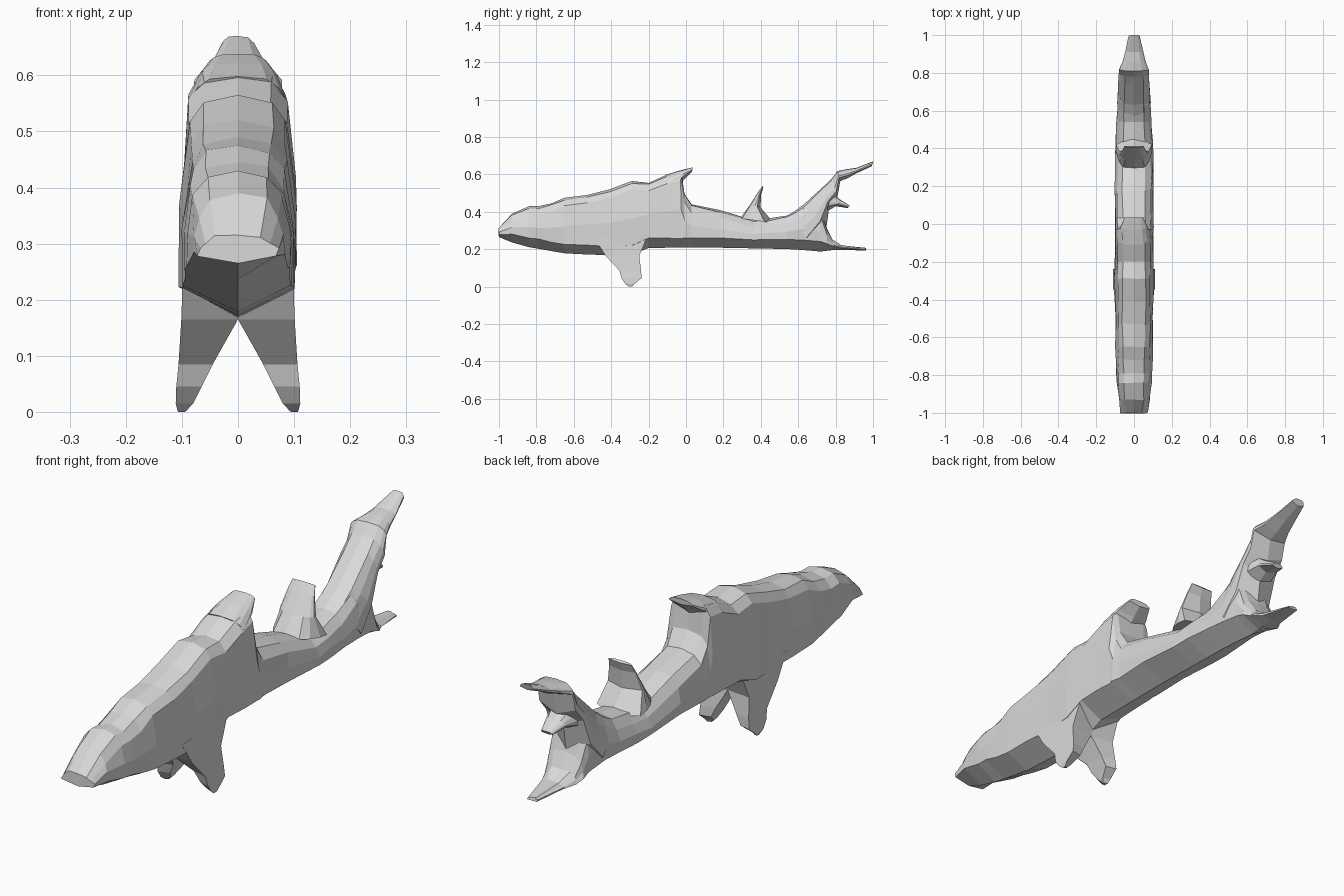
import bpy, bmesh, random
from mathutils import Vector

if "Cube" in bpy.data.objects:
    bpy.data.objects.remove(bpy.data.objects["Cube"])

random.seed(4)
grey = bpy.data.materials.new("pale grey")
grey.diffuse_color = (0.7, 0.7, 0.7, 1)
grey.use_nodes = True
grey.node_tree.nodes["Principled BSDF"].inputs["Base Color"].default_value = grey.diffuse_color


def loft(name, rings):
    """Skin a list of equal closed rings and cap both ends."""
    bm = bmesh.new()
    loops = [[bm.verts.new(p) for p in ring] for ring in rings]
    n = len(loops[0])
    for a, b in zip(loops, loops[1:]):
        for i in range(n):
            j = (i + 1) % n
            bm.faces.new((a[i], a[j], b[j], b[i]))
    bm.faces.new(loops[0])
    bm.faces.new(loops[-1])
    bmesh.ops.recalc_face_normals(bm, faces=bm.faces)
    mesh = bpy.data.meshes.new(name)
    bm.to_mesh(mesh)
    bm.free()
    mesh.materials.append(grey)
    obj = bpy.data.objects.new(name, mesh)
    bpy.context.collection.objects.link(obj)
    return obj


def section(top, bottom, w, rough=0.0):
    """Slab cross-section between two (y, z) points, half width w."""
    t, b = Vector((0, *top)), Vector((0, *bottom))
    h = (t - b).length
    c = min(0.05, h * 0.3) / h
    side = [(0.6, c * 0.2), (0.86, c * 0.9), (1.0, 0.5), (1.0, 1 - c)]

    def point(k, f):
        p = t.lerp(b, f)
        p.x = k * w
        if rough:
            p += Vector([random.uniform(-rough, rough) for _ in range(3)])
        return p
    right = [point(k, f) for k, f in side]
    left = [point(-k, f) for k, f in reversed(side)]
    return [t] + right + [b] + left


def along(curve, y):
    """Straight-line value of a (y, value) curve at y."""
    for (y0, v0), (y1, v1) in zip(curve, curve[1:]):
        if y <= y1:
            return v0 + (v1 - v0) * max(0, y - y0) / (y1 - y0)
    return curve[-1][1]


# Body, from the snout to the tip of the lower tail lobe
back = [(-1, .315), (-.93, .39), (-.84, .43), (-.79, .43), (-.72, .445),
        (-.65, .475), (-.53, .49), (-.41, .52), (-.29, .565), (-.2, .555),
        (-.1, .60), (-.025, .615), (-.01, .50), (.03, .44), (.18, .41),
        (.36, .355), (.44, .365), (.54, .38), (.63, .43), (.72, .41),
        (.755, .31), (.785, .25), (.83, .22), (.96, .207)]
belly = [(-1, .265), (-.89, .22), (-.63, .175), (-.3, .165), (-.22, .207),
         (.1, .21), (.6, .20), (.7, .185), (.8, .198), (.96, .193)]
girth = [(-1, .07), (-.9, .086), (-.78, .095), (-.3, .102), (.4, .1),
         (.76, .08), (.83, .045), (.96, .02)]
loft("body", [section((y, z), (y, along(belly, y)), along(girth, y), 0.004)
              for y, z in back])


def fin(name, leading, trailing, widths, rough=0.0):
    """Thick blade between a leading and a trailing edge."""
    loft(name, [section(a, b, w, rough)
                for a, b, w in zip(leading, trailing, widths)])


# Overhanging tip of the main back fin
fin("back_fin_tip",
    [(-.11, .598), (-.03, .622), (.035, .638)],
    [(-.06, .52), (-.002, .58), (.033, .615)], [.085, .07, .05])

# Small second back fin
fin("second_back_fin",
    [(.29, .365), (.34, .435), (.385, .505), (.408, .538)],
    [(.47, .34), (.398, .425), (.402, .495), (.414, .53)],
    [.095, .075, .058, .05])

# Upper tail lobe
fin("upper_tail_lobe",
    [(.54, .375), (.63, .44), (.74, .54), (.78, .58), (.81, .618),
     (.86, .628), (.91, .635), (1.0, .67)],
    [(.68, .23), (.75, .31), (.765, .42), (.81, .48), (.825, .565),
     (.865, .58), (.915, .608), (.992, .643)],
    [.088, .085, .082, .08, .078, .06, .048, .03], 0.002)

# Spur on the rear edge of the tail
fin("tail_spur", [(.78, .50), (.825, .465), (.875, .435)],
    [(.75, .40), (.80, .43), (.865, .42)], [.06, .045, .025])

# Pair of lower side fins: height, front y, back y, inner x, outer x
side_fin = [
    (.26, -.49, -.21, 0, .098), (.165, -.43, -.25, 0, .101),
    (.085, -.355, -.24, .045, .106), (.045, -.345, -.238, .065, .11),
    (.015, -.325, -.275, .08, .111), (0, -.305, -.288, .094, .107),
]
for name, s in (("right_side_fin", 1), ("left_side_fin", -1)):
    loft(name, [[(s * xi, y0 + .015, z), (s * xo, y0, z),
                 (s * xo, y1, z), (s * xi, y1 - .01, z)]
                for z, y0, y1, xi, xo in side_fin])
